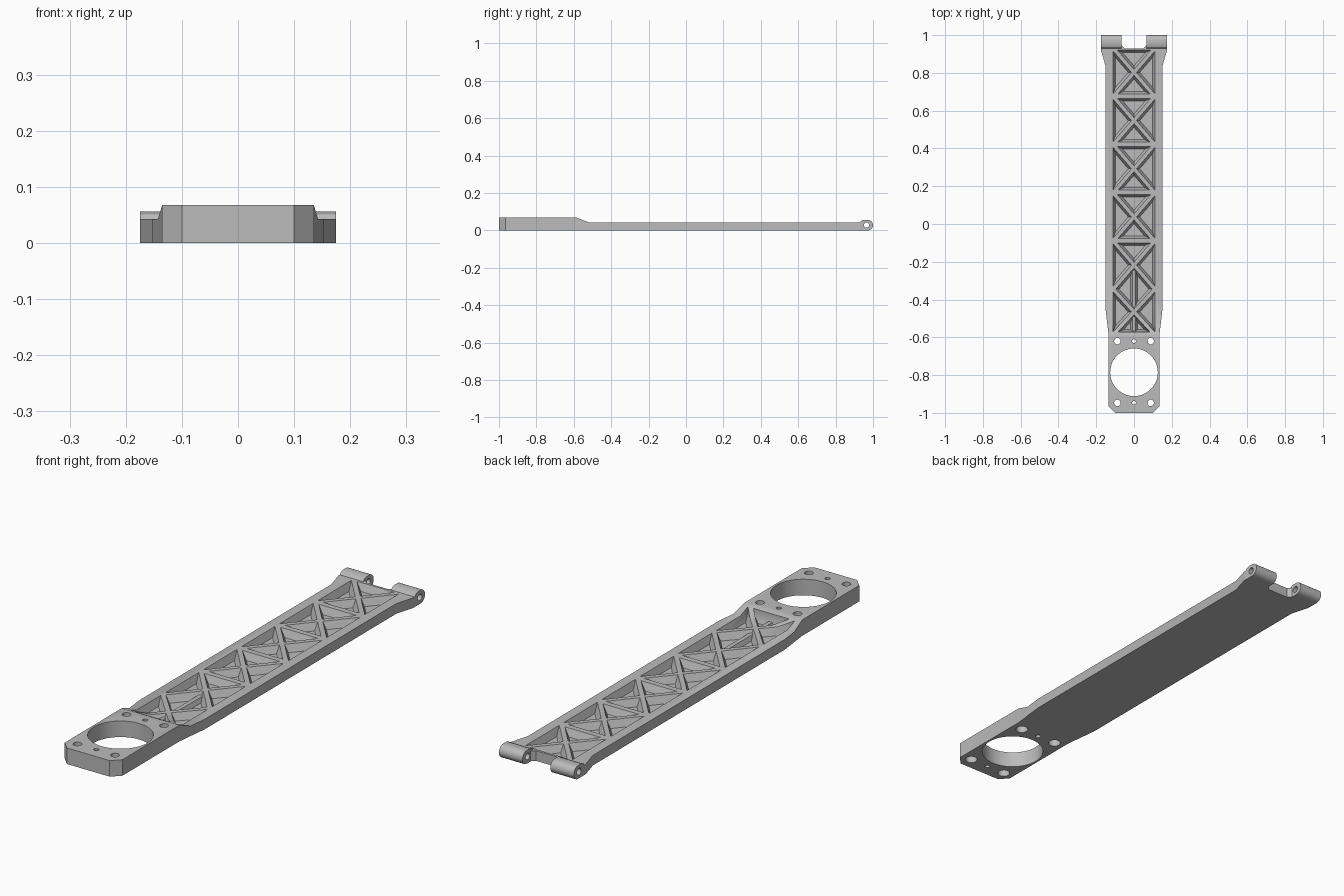
import bpy, bmesh, math
from mathutils import Vector, Matrix

if "Cube" in bpy.data.objects:
    bpy.data.objects.remove(bpy.data.objects["Cube"], do_unlink=True)

HEAD_TOP, ARM_TOP, FLOOR = 0.068, 0.043, 0.012
POCKET_HALF, RIB_HALF, DRAFT = 0.11, 0.01, 0.013

grey = bpy.data.materials.new("plain grey")
grey.use_nodes = True
grey.diffuse_color = (0.5, 0.5, 0.5, 1)
grey.node_tree.nodes["Principled BSDF"].inputs["Base Color"].default_value = (0.5, 0.5, 0.5, 1)


def make_object(name, bm):
    bmesh.ops.recalc_face_normals(bm, faces=bm.faces)
    mesh = bpy.data.meshes.new(name)
    bm.to_mesh(mesh)
    bm.free()
    mesh.materials.append(grey)
    obj = bpy.data.objects.new(name, mesh)
    bpy.context.collection.objects.link(obj)
    return obj


def loft(bm, rings):
    """Closed solid through rings with equal point counts."""
    loops = [[bm.verts.new(p) for p in ring] for ring in rings]
    n = len(loops[0])
    for a, b in zip(loops, loops[1:]):
        for i in range(n):
            j = (i + 1) % n
            bm.faces.new((a[i], a[j], b[j], b[i]))
    bm.faces.new(loops[0][::-1])
    bm.faces.new(loops[-1])


def flat(points, z):
    return [(x, y, z) for x, y in points]


def side_prism(bm, profile, x0, x1):
    loft(bm, [[(x, y, z) for y, z in profile] for x in (x0, x1)])


def cylinder(bm, x, y, r, z0, z1, sides=32):
    ring = [(x + r * math.cos(2 * math.pi * i / sides),
             y + r * math.sin(2 * math.pi * i / sides)) for i in range(sides)]
    loft(bm, [flat(ring, z0), flat(ring, z1)])


def inset(points, gaps):
    """Move every edge of a counter-clockwise convex polygon inwards."""
    lines = []
    for i, p in enumerate(points):
        a, b = Vector(p), Vector(points[(i + 1) % len(points)])
        d = (b - a).normalized()
        lines.append((a + Vector((-d.y, d.x)) * gaps[i], d))
    result = []
    for i, (p, d) in enumerate(lines):
        q, e = lines[i - 1]
        t = (q - p).cross(e) / d.cross(e)
        result.append(tuple(p + d * t))
    return result


def cut(target, bm):
    cutter = make_object("cutter", bm)
    cutter.hide_render = True
    mod = target.modifiers.new("cut", "BOOLEAN")
    mod.operation, mod.solver, mod.object = "DIFFERENCE", "EXACT", cutter
    bpy.context.view_layer.objects.active = target
    bpy.ops.object.modifier_apply(modifier=mod.name)
    bpy.data.objects.remove(cutter, do_unlink=True)


def smooth(obj):
    bpy.ops.object.select_all(action="DESELECT")
    obj.select_set(True)
    bpy.context.view_layer.objects.active = obj
    bpy.ops.object.shade_smooth_by_angle(angle=math.radians(25))


# Arm body: mirrored outline, thick at the mounting head
half = [(0.10, -1), (0.135, -0.965), (0.135, -0.585), (0.152, -0.44), (0.152, 0.84),
        (0.175, 0.92), (0.175, 0.93), (0.065, 0.93), (0.065, 0.945), (0.05, 0.93)]
outline = half + [(-x, y) for x, y in reversed(half)]
bm = bmesh.new()
loft(bm, [flat(outline, 0), flat(outline, HEAD_TOP)])
arm = make_object("arm_body", bm)

# Lower the lattice section behind a ramp
bm = bmesh.new()
side_prism(bm, [(-0.585, HEAD_TOP), (-0.52, ARM_TOP), (1.1, ARM_TOP), (1.1, 0.1), (-0.585, 0.1)], -0.3, 0.3)
cut(arm, bm)

# Drafted pockets that leave crossed ribs and cross bars
bars = [-0.585, -0.345, -0.09, 0.165, 0.42, 0.675, 0.93]
OPEN = 1   # this joint has no cross bar
w = POCKET_HALF
bm = bmesh.new()


def pocket(points, gaps):
    top = inset(points, gaps)
    low = inset(points, [g + DRAFT for g in gaps])
    loft(bm, [flat(low, FLOOR), flat(top, ARM_TOP), flat(top, 0.1)])


for i, (y0, y1) in enumerate(zip(bars, bars[1:])):
    c = (y0 + y1) / 2
    pocket([(w, y0), (w, y1), (0, c)], [0, RIB_HALF, RIB_HALF])
    pocket([(-w, y1), (-w, y0), (0, c)], [0, RIB_HALF, RIB_HALF])
    if i != OPEN:
        pocket([(-w, y0), (w, y0), (0, c)], [0.014, RIB_HALF, RIB_HALF])
    if i + 1 != OPEN:
        pocket([(w, y1), (-w, y1), (0, c)], [0.01, RIB_HALF, RIB_HALF])
low_c, high_c = (bars[0] + bars[1]) / 2, (bars[1] + bars[2]) / 2
pocket([(0, low_c), (w, bars[1]), (0, high_c), (-w, bars[1])], [RIB_HALF] * 4)
cut(arm, bm)

# Mounting head: large opening, screw holes and counterbores below
bm = bmesh.new()
cylinder(bm, 0, -0.785, 0.126, -0.1, 0.2, 64)
for y in (-0.62, -0.947):
    cylinder(bm, 0, y, 0.010, -0.1, 0.2)
    for x in (-0.088, 0.088):
        cylinder(bm, x, y, 0.017, -0.1, 0.2)
cut(arm, bm)
bm = bmesh.new()
for y in (-0.62, -0.947):
    for x in (-0.088, 0.088):
        cylinder(bm, x, y, 0.025, -0.1, 0.03)
cut(arm, bm)
smooth(arm)

# Low centre rib on the floor of the open pocket and the end pocket
for name, y0, y1 in (("centre_rib", -0.45, -0.23), ("end_rib", -0.572, -0.475)):
    bm = bmesh.new()
    wide, narrow = [[(-a, y0), (a, y0), (a, y1), (-a, y1)] for a in (0.02, 0.009)]
    loft(bm, [flat(wide, FLOOR - 0.004), flat(narrow, 0.03)])
    make_object(name, bm)

# Hinge knuckles with a pin bore across
R = 0.028
arc = [(1 - R + R * math.sin(t), R - R * math.cos(t))
       for t in (math.pi * i / 16 for i in range(17))]
profile = [(0.93, 0)] + arc + [(0.95, 2 * R), (0.937, 0.051), (0.93, ARM_TOP)]
for name, side in (("left_hinge", 1), ("right_hinge", -1)):
    bm = bmesh.new()
    side_prism(bm, profile, side * 0.065, side * 0.175)
    hinge = make_object(name, bm)
    bm = bmesh.new()
    bmesh.ops.create_cone(bm, cap_ends=True, segments=32, radius1=0.014, radius2=0.014, depth=0.3,
                          matrix=Matrix.Translation((side * 0.12, 0.965, R)) @ Matrix.Rotation(math.pi / 2, 4, "Y"))
    cut(hinge, bm)
    smooth(hinge)
